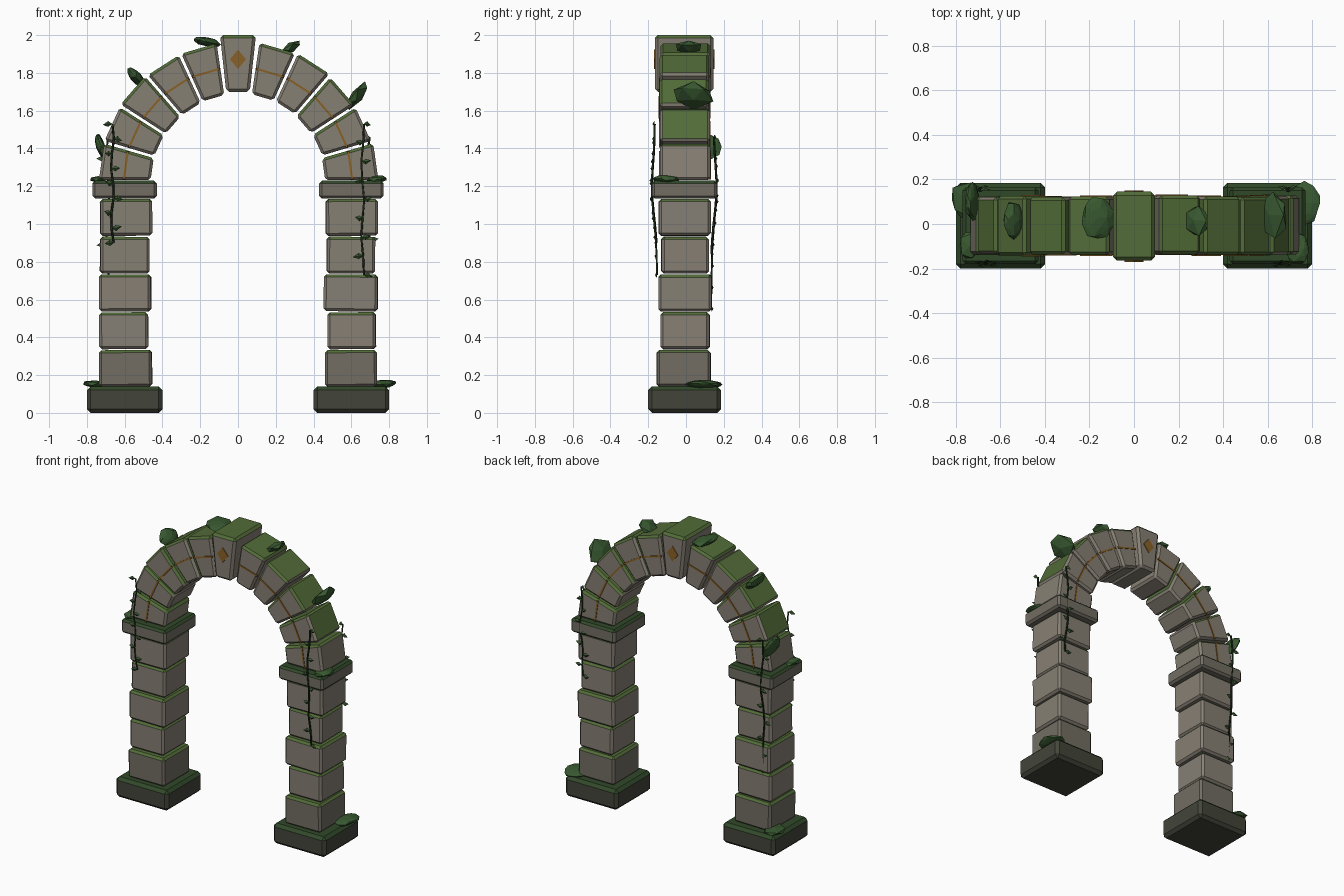
import bpy, bmesh, math, random
from mathutils import Matrix, Vector

if "Cube" in bpy.data.objects:
    bpy.data.objects.remove(bpy.data.objects["Cube"])

random.seed(4)
R = math.radians


def mat(name, c):
    m = bpy.data.materials.new(name)
    m.diffuse_color = (*c, 1)
    m.use_nodes = True
    m.node_tree.nodes["Principled BSDF"].inputs["Base Color"].default_value = m.diffuse_color
    return m


STONE = [mat("stone_low", (0.055, 0.06, 0.042)), mat("stone_mid", (0.17, 0.155, 0.125)),
         mat("stone_high", (0.24, 0.215, 0.175))]
MOSS_DARK = mat("moss_dark", (0.03, 0.065, 0.022))
MOSS = mat("moss", (0.085, 0.15, 0.04))
LEAF = mat("leaf", (0.04, 0.10, 0.03))
VINE = mat("vine", (0.015, 0.03, 0.012))
GOLD = mat("gold", (0.25, 0.12, 0.02))


def finish(name, bm, mats):
    bmesh.ops.recalc_face_normals(bm, faces=bm.faces)
    me = bpy.data.meshes.new(name)
    bm.to_mesh(me)
    bm.free()
    for m in mats:
        me.materials.append(m)
    ob = bpy.data.objects.new(name, me)
    bpy.context.collection.objects.link(ob)
    return ob


def block(name, wb, wt, h, y0, y1, M, stone, moss=None, bevel=0.014):
    """Chamfered block, width wb at the bottom and wt at the top; up-facing faces get moss."""
    bm = bmesh.new()
    prof = [(-wb / 2, -h / 2), (wb / 2, -h / 2), (wt / 2, h / 2), (-wt / 2, h / 2)]
    f = bm.faces.new([bm.verts.new((x, y0, z)) for x, z in prof])
    ext = bmesh.ops.extrude_face_region(bm, geom=[f])["geom"]
    bmesh.ops.translate(bm, verts=[v for v in ext if isinstance(v, bmesh.types.BMVert)],
                        vec=(0, y1 - y0, 0))
    if bevel:
        bmesh.ops.bevel(bm, geom=bm.edges[:], offset=bevel, segments=1, affect='EDGES')
    bm.transform(M)
    bmesh.ops.recalc_face_normals(bm, faces=bm.faces)
    bm.normal_update()
    if moss:
        for f in bm.faces:
            f.material_index = 1 if f.normal.z > 0.35 else 0
    return finish(name, bm, [stone] + ([moss] if moss else []))


# Pillars: plinth, five stones, capital
SPANS = {1: [(.46, .735), (.475, .73), (.455, .74), (.47, .725), (.465, .74)],
         -1: [(.455, .735), (.475, .735), (.46, .735), (.47, .73), (.455, .73)]}
DEPTHS = [(-.155, .13), (-.135, .125), (-.145, .137), (-.13, .12), (-.145, .13)]
for s, side in ((-1, "left"), (1, "right")):
    block(f"plinth_{side}", .4, .4, .14, -.2, .185, Matrix.Translation((s * .6, 0, .07)),
          STONE[0], MOSS_DARK, .02)
    for i, (a, b) in enumerate(SPANS[s]):
        M = (Matrix.Translation((s * (a + b) / 2, 0, .235 + .2 * i))
             @ Matrix.Rotation(R(random.uniform(-1, 1)), 4, 'Z')
             @ Matrix.Rotation(R(random.uniform(-.6, .6)), 4, 'Y'))
        block(f"pillar_stone_{side}_{i + 1}", b - a, b - a, .195, *DEPTHS[i], M,
              STONE[1 if i < 1 else 2], MOSS)
    block(f"capital_{side}", .34, .34, .095, -.18, .165, Matrix.Translation((s * .6, 0, 1.182)),
          STONE[1], MOSS_DARK, .014)

# Arch stones with gold inlay on both faces
STEP, CZ = 180 / 11, 1.225
for k in range(11):
    if k == 5:
        continue
    a = STEP * (k + .5)
    r0, r1 = .46 + random.uniform(-.005, .005), .735 + random.uniform(-.008, .008)
    t = math.tan(R(STEP / 2))
    rot = Matrix.Rotation(R(90 - a), 4, 'Y')

    def at(r, y=0):
        return Matrix.Translation((r * math.cos(R(a)), y, CZ + r * math.sin(R(a)))) @ rot
    y0, y1 = -.14 + random.uniform(-.005, .005), .125 + random.uniform(-.005, .005)
    block(f"arch_stone_{k + 1}", 2 * r0 * t - .014, 2 * r1 * t - .016, r1 - r0, y0, y1,
          at((r0 + r1) / 2), STONE[2], MOSS)
    for y, nm in ((y0, "front"), (y1, "back")):
        block(f"inlay_{nm}_{k + 1}", .15, .15, .011, y - .004, y + .004, at(.6), GOLD, bevel=0)

# Keystone with diamond on both faces
block("keystone", .125, .19, .3, -.165, .145, Matrix.Translation((0, 0, 1.85)), STONE[2], MOSS, .016)
for y, nm in ((-.165, "front"), (.145, "back")):
    M = Matrix.Translation((0, y, 1.872)) @ Matrix.Diagonal((.042, 1, .052, 1)) \
        @ Matrix.Rotation(R(45), 4, 'Y')
    block(f"diamond_{nm}", 2 ** .5, 2 ** .5, 2 ** .5, -.005, .005, M, GOLD, bevel=0)

# Leaf clumps: centre, half sizes (long, depth, thin), tilt in the front plane
CLUMPS = [((-.165, .03, 1.965), (.075, .1, .025), 12), ((.28, .015, 1.935), (.07, .08, .025), -28),
          ((-.54, .02, 1.775), (.065, .085, .03), 48), ((.63, .04, 1.68), (.09, .115, .035), -50),
          ((-.725, .1, 1.41), (.075, .09, .025), 70), ((-.74, -.1, 1.235), (.05, .07, .018), 4),
          ((.735, -.11, 1.237), (.055, .07, .02), -6), ((-.755, .11, .152), (.08, .095, .022), 4),
          ((.765, .095, .152), (.075, .1, .022), -3)]
for i, (c, size, tilt) in enumerate(CLUMPS):
    bm = bmesh.new()
    bmesh.ops.create_icosphere(bm, subdivisions=1 + (i % 2 == 0), radius=1)
    for v in bm.verts:
        v.co *= random.uniform(.85, 1.08)
    bm.transform(Matrix.Translation(c) @ Matrix.Rotation(R(tilt), 4, 'Y')
                 @ Matrix.Diagonal((*size, 1)))
    finish(f"leaf_clump_{i + 1}", bm, [LEAF])

# Hanging vines: x, outward y direction, bottom z, top z
VINES = [(-.665, -1, .9, 1.53), (.66, -1, .73, 1.53), (.69, 1, .84, 1.46), (-.69, 1, .55, 1.46)]
for n, (x, d, zb, zt) in enumerate(VINES):
    pts = []
    for j in range(9):
        z = zt + (zb - zt) * j / 8
        y = .155 + .022 * math.exp(-((z - 1.18) / .2) ** 2) - .012 * (j / 8)
        y += .01 if d < 0 else -.01
        pts.append(Vector((x + .008 * math.sin(j * 1.7 + n), d * y, z)))
    cu = bpy.data.curves.new("vine", 'CURVE')
    cu.dimensions = '3D'
    cu.bevel_depth, cu.bevel_resolution, cu.use_fill_caps = .006, 0, True
    sp = cu.splines.new('POLY')
    sp.points.add(len(pts) - 1)
    for p, q in zip(sp.points, pts):
        p.co = (*q, 1)
    cu.materials.append(VINE)
    bpy.context.collection.objects.link(bpy.data.objects.new(f"vine_{n + 1}", cu))
    # small folded leaves alternating along the vine
    bm = bmesh.new()
    for j, p in enumerate(pts):
        s = 1 if (j + n) % 2 else -1
        L = random.uniform(.035, .055)
        root, tip = p, p + Vector((s * L, d * .006, random.uniform(-.012, .012)))
        mid = p + Vector((s * L * .45, d * .012, 0))
        up, dn = mid + Vector((0, -d * .01, .015)), mid + Vector((0, -d * .01, -.015))
        vs = [bm.verts.new(v) for v in (root, tip, mid, up, dn)]
        for t in ((0, 2, 3), (2, 1, 3), (0, 4, 2), (2, 4, 1), (0, 3, 4), (1, 4, 3)):
            bm.faces.new([vs[i] for i in t])
    finish(f"vine_leaves_{n + 1}", bm, [LEAF])
